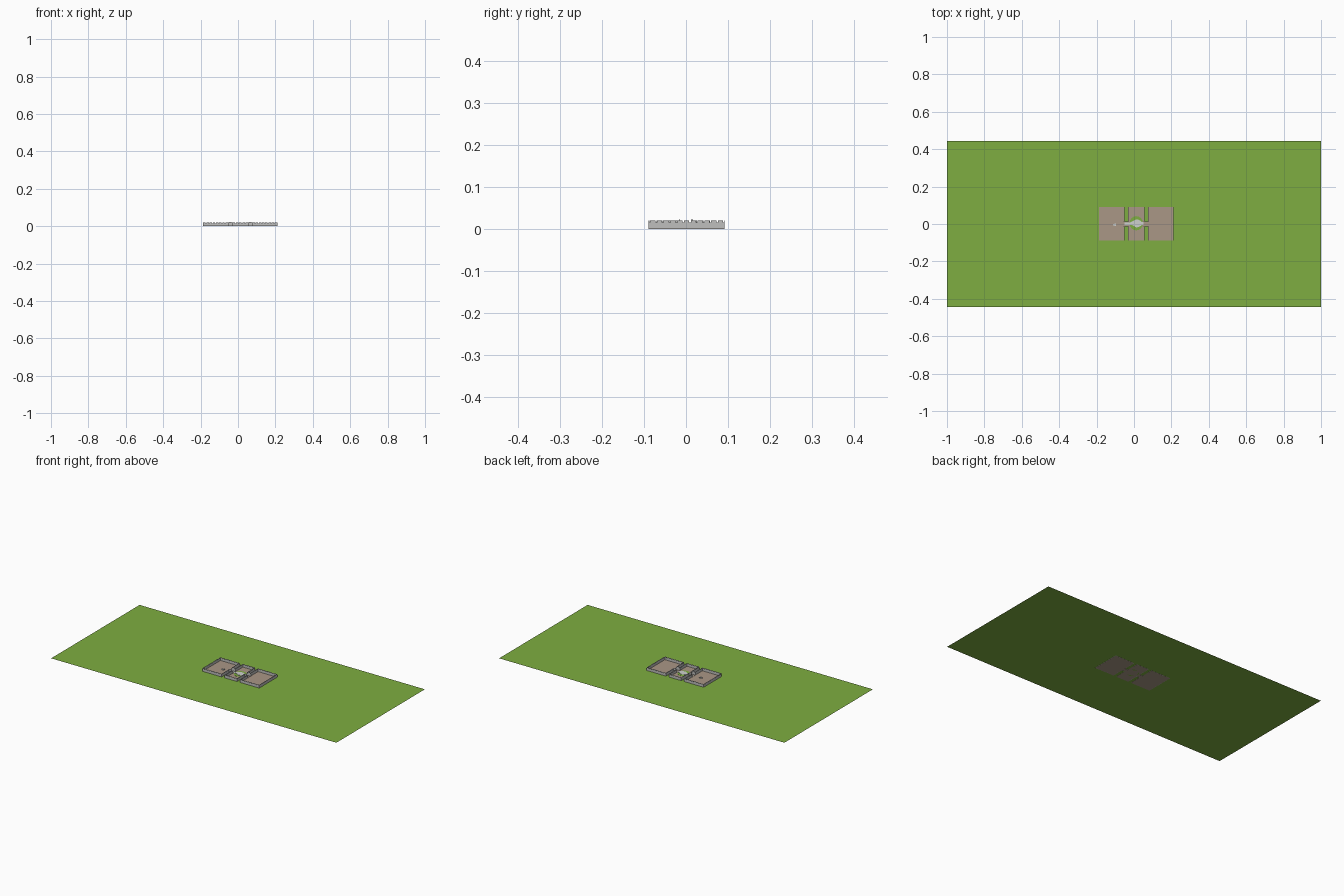
import bpy, bmesh, math, random

if "Cube" in bpy.data.objects:
    bpy.data.objects.remove(bpy.data.objects["Cube"])
random.seed(3)


def mat(name, r, g, b):
    m = bpy.data.materials.new(name)
    m.diffuse_color = (r, g, b, 1)
    m.use_nodes = True
    m.node_tree.nodes["Principled BSDF"].inputs["Base Color"].default_value = m.diffuse_color
    return m


GRASS = mat("grass green", 0.21, 0.42, 0.052)
FLOOR = mat("floor brown", 0.40, 0.31, 0.24)
WALL = mat("wall grey", 0.52, 0.52, 0.51)
PALE = mat("pale stone", 0.62, 0.64, 0.62)


def finish(bm, name, material):
    bmesh.ops.recalc_face_normals(bm, faces=bm.faces[:])
    me = bpy.data.meshes.new(name)
    bm.to_mesh(me)
    bm.free()
    me.materials.append(material)
    ob = bpy.data.objects.new(name, me)
    bpy.context.collection.objects.link(ob)
    return ob


def add_box(bm, x0, x1, y0, y1, z0, z1):
    vs = bmesh.ops.create_cube(bm, size=1)["verts"]
    for v in vs:
        v.co.x = x0 if v.co.x < 0 else x1
        v.co.y = y0 if v.co.y < 0 else y1
        v.co.z = z0 if v.co.z < 0 else z1


def box(name, material, *dims):
    bm = bmesh.new()
    add_box(bm, *dims)
    return finish(bm, name, material)


# Lawn: one flat sheet
bm = bmesh.new()
bm.faces.new([bm.verts.new((x, y, 0.0005)) for x, y in
              ((-1, -0.443), (1, -0.443), (1, 0.443), (-1, 0.443))])
lawn = finish(bm, "lawn", GRASS)
for p in lawn.data.polygons:
    if p.normal.z < 0:
        p.flip()

Y0, Y1 = -0.089, 0.092
T = 0.002          # wall thickness
ZW, ZT = 0.016, 0.02  # wall walk and merlon top
DOOR = 0.013


def wall_run(bm, a, b, fixed, along_x):
    """Thin wall from a to b with small merlons on top."""
    def put(s, e, z0, z1):
        if along_x:
            add_box(bm, s, e, fixed, fixed + T, z0, z1)
        else:
            add_box(bm, fixed, fixed + T, s, e, z0, z1)
    put(a, b, 0, ZW)
    n = max(1, round((b - a) / 0.016))
    step = (b - a) / n
    for i in range(n):
        put(a + (i + 0.12) * step, a + (i + 0.88) * step, ZW, ZT)


# Three walled courts: name, x range, door in left wall, door in right wall
courts = [("left", -0.188, -0.052, False, True),
          ("middle", -0.031, 0.056, True, True),
          ("right", 0.076, 0.211, True, False)]
for name, x0, x1, dl, dr in courts:
    box(name + "_floor", FLOOR, x0, x1, Y0, Y1, 0, 0.001)
    bm = bmesh.new()
    for y in (Y0, Y1 - T):
        wall_run(bm, x0, x1, y, True)
    for x, door in ((x0, dl), (x1 - T, dr)):
        if door:
            wall_run(bm, Y0 + T, -DOOR, x, False)
            wall_run(bm, DOOR, Y1 - T, x, False)
        else:
            wall_run(bm, Y0 + T, Y1 - T, x, False)
    finish(bm, name + "_walls", WALL)

# Arched bridges with thin curved side rails between the courts
for name, x0, x1 in (("left", -0.056, -0.027), ("right", 0.052, 0.08)):
    box(name + "_bridge_deck", FLOOR, x0, x1, -0.012, 0.012, 0, 0.0025)
    bm = bmesh.new()
    n = 8
    for y in (-0.0155, 0.0135):
        for i in range(n):
            s, e = (x0 + (x1 - x0) * (i + k) / n for k in (0, 1))
            h = 0.014 + 0.010 * math.sin(math.pi * (i + 0.5) / n)
            add_box(bm, s, e, y, y + 0.0015, 0, h)
    finish(bm, name + "_bridge_rails", WALL)

# Lawn bed and stone basin in the middle court
CX, CY = 0.012, 0.004


def disc(name, material, rx, ry, n, z0, z1, jitter):
    bm = bmesh.new()
    bmesh.ops.create_cone(bm, cap_ends=True, segments=n, radius1=1, radius2=1, depth=1)
    ks = [1 + random.uniform(-jitter, jitter) for _ in range(n)]
    for v in bm.verts:
        k = ks[round(math.atan2(v.co.y, v.co.x) / (2 * math.pi) * n) % n]
        v.co = (CX + v.co.x * rx * k, CY + v.co.y * ry * k, z0 if v.co.z < 0 else z1)
    return finish(bm, name, material)


disc("court_grass", GRASS, 0.036, 0.038, 16, 0, 0.0016, 0.0)
disc("stone_basin", PALE, 0.030, 0.020, 14, 0.0016, 0.004, 0.18)

# Paving from the basin to the bridges
box("paving_left", PALE, -0.05, -0.012, -0.005, 0.009, 0.001, 0.003)
box("paving_right", PALE, 0.036, 0.052, -0.006, 0.01, 0.001, 0.003)

# Small stones in the left court
bm = bmesh.new()
for x, y in ((-0.108, -0.004), (-0.100, -0.007), (-0.099, 0.001)):
    add_box(bm, x - 0.004, x + 0.004, y - 0.003, y + 0.003, 0.001, 0.005)
finish(bm, "court_stones", PALE)
